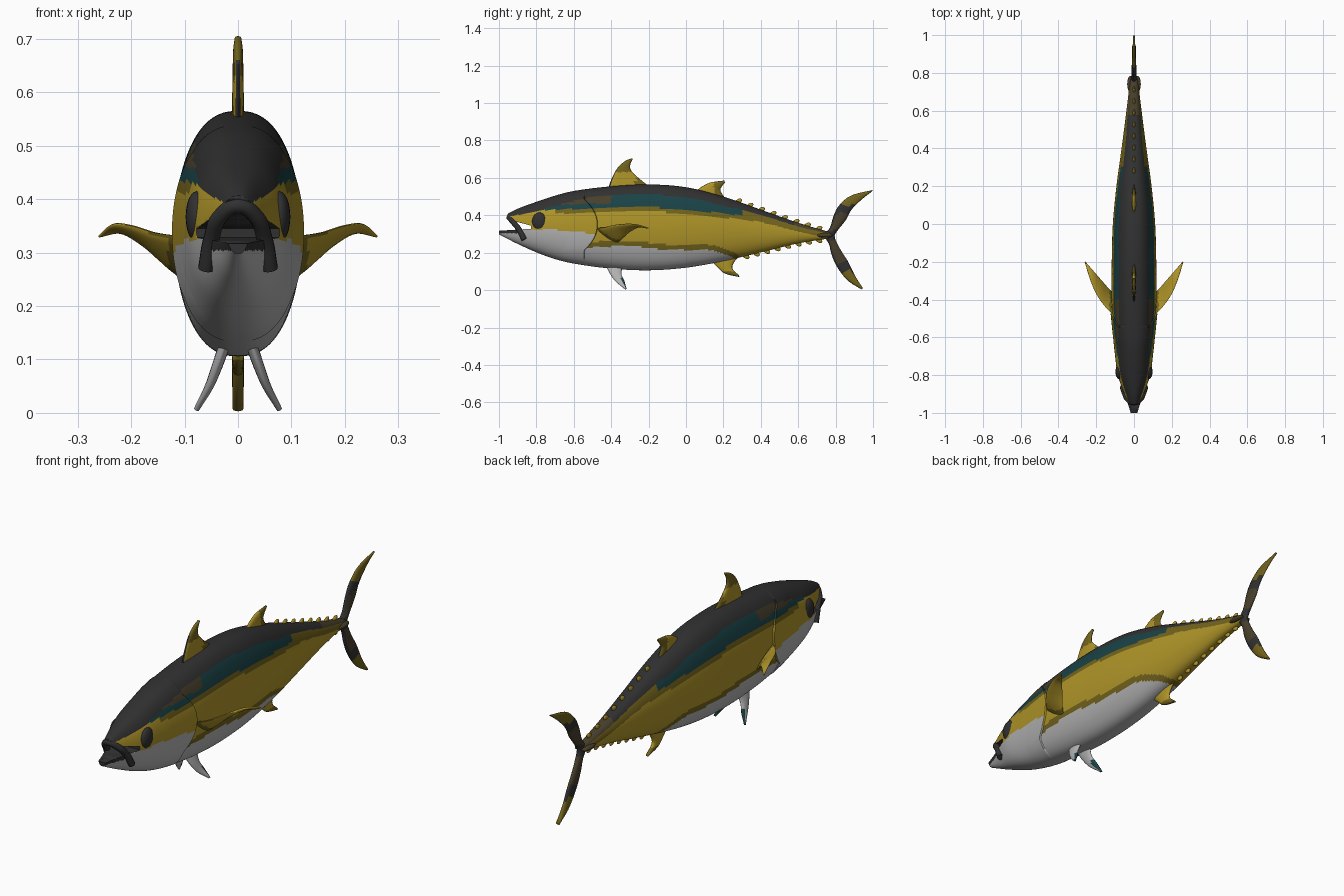
import bpy, bmesh, math
from mathutils import Vector, Matrix

cube = bpy.data.objects.get("Cube")
if cube:
    bpy.data.objects.remove(cube)


def material(name, rgb):
    m = bpy.data.materials.new(name)
    m.use_nodes = True
    m.diffuse_color = (*rgb, 1)
    m.node_tree.nodes["Principled BSDF"].inputs["Base Color"].default_value = (*rgb, 1)
    return m


MATS = [material("charcoal back", (.03, .03, .03)),
        material("deep teal", (.01, .055, .062)),
        material("golden yellow", (.43, .3, .022)),
        material("olive gold", (.17, .125, .012)),
        material("pale belly", (.45, .45, .45)),
        material("dull brown", (.065, .05, .025))]
DARK, TEAL, GOLD, OLIVE, PALE, BROWN = range(6)


def smooth(table, u):
    """Smooth interpolation of rows (key, value, ...) at key u."""
    u = min(max(u, table[0][0]), table[-1][0])
    i = 0
    while i < len(table) - 2 and u > table[i + 1][0]:
        i += 1
    a, b = table[i], table[i + 1]
    p, q = table[max(i - 1, 0)], table[min(i + 2, len(table) - 1)]
    d = b[0] - a[0]
    t = (u - a[0]) / d
    out = []
    for k in range(1, len(a)):
        ma = (b[k] - p[k]) / (b[0] - p[0]) * d
        mb = (q[k] - a[k]) / (q[0] - a[0]) * d
        out.append((2*t**3 - 3*t*t + 1)*a[k] + (t**3 - 2*t*t + t)*ma
                   + (3*t*t - 2*t**3)*b[k] + (t**3 - t*t)*mb)
    return out


def select(ob):
    bpy.ops.object.select_all(action='DESELECT')
    ob.select_set(True)
    bpy.context.view_layer.objects.active = ob


def finish(name, bm, paint, mirror=False, angle=50):
    """Make the object; paint(centre, normal) picks each face's material."""
    bmesh.ops.recalc_face_normals(bm, faces=bm.faces)
    me = bpy.data.meshes.new(name)
    bm.to_mesh(me)
    bm.free()
    ob = bpy.data.objects.new(name, me)
    bpy.context.collection.objects.link(ob)
    for m in MATS:
        me.materials.append(m)
    for f in me.polygons:
        f.material_index = paint(f.center, f.normal)
    if mirror:
        ob.modifiers.new("mirror", 'MIRROR')
    select(ob)
    bpy.ops.object.shade_smooth_by_angle(angle=math.radians(angle))
    return ob


def loft(rings):
    bm = bmesh.new()
    rows = [[bm.verts.new(p) for p in r] for r in rings]
    n = len(rows[0])
    for a, b in zip(rows, rows[1:]):
        for i in range(n):
            bm.faces.new((a[i], a[(i + 1) % n], b[(i + 1) % n], b[i]))
    bm.faces.new(rows[0])
    bm.faces.new(rows[-1])
    return bm


# Body: y, top, bottom, half width
BODY = [(-1, .375, .298, .02), (-.95, .41, .272, .034), (-.9, .435, .247, .052),
        (-.8, .472, .202, .086), (-.7, .505, .166, .1), (-.6, .53, .142, .11),
        (-.4, .555, .115, .119), (-.2, .565, .106, .118), (0, .55, .12, .112),
        (.2, .5, .155, .093), (.4, .43, .202, .066), (.6, .36, .25, .04),
        (.77, .31, .277, .02)]
GILL = -.475


def gill_shift(z):
    return min(3.5 * (z - .35)**2, .07)


def body_ring(s):
    ring = []
    for k in range(112):
        a = math.tau * k / 112
        ca, sa = math.cos(a), math.sin(a)
        ca = math.copysign(abs(ca)**.82, ca)
        top, bot, w = smooth(BODY, s)
        z = (top + bot) / 2 + (top - bot) / 2 * sa
        y = s - gill_shift(z) * math.exp(-((s - GILL) / .2)**2)
        top, bot, w = smooth(BODY, y)
        if -.62 < s <= GILL:      # raised rear rim of the gill cover
            w *= 1 + .06 * (s + .62) / .145
        ring.append((w * ca, y, (top + bot) / 2 + (top - bot) / 2 * sa))
    return ring


# Colour borders along the body: y, lower edge of back, teal, and upper edge of belly
BANDS = [(-.95, .392, .392, .335), (-.8, .422, .422, .325), (-.7, .45, .43, .322),
         (-.5, .497, .437, .305), (-.2, .512, .442, .3), (0, .495, .43, .3),
         (.2, .452, .41, .3), (.4, .402, .385, .3), (.6, .34, .335, .3), (.77, .3, .3, .3)]
BELLY = [(-.6, .225), (-.3, .235), (-.1, .215), (.12, .215), (.2, .195), (.28, .16), (.36, .08)]


def paint_body(c, n):
    top, bot, w = smooth(BODY, c.y)
    r = (c.x / w)**2 + ((c.z - (top + bot) / 2) / (top - bot) * 2)**2
    if c.y < -.82 and r < .72 or c.y < -.89 and .304 < c.z < .34:
        return DARK               # mouth lining and lower lip
    back, teal, cheek = smooth(BANDS, c.y)
    head = c.y < GILL - gill_shift(c.z)
    belly = cheek if head else smooth(BELLY, c.y)[0]
    if c.z > back:
        return BROWN if c.y > .58 else DARK
    if c.z > teal:
        if c.y > .3:
            return OLIVE
        return BROWN if c.y < -.4 and c.z > teal + .025 else TEAL
    if c.z < belly:
        return PALE
    if c.y > -.7 and c.z > teal - .022 or not head and c.z < belly + .028:
        return OLIVE
    return GOLD


stations = sorted([-1 + 1.77 * i / 220 for i in range(221)] + [GILL, GILL + .003])
body = finish("body", loft([body_ring(s) for s in stations]), paint_body)

# Open mouth, cut with a wedge
wedge = [(-.83, .328), (-.99, .318), (-1.05, .312), (-1.05, .5), (-.958, .45),
         (-.955, .4), (-.93, .372), (-.83, .345)]
cutter = finish("mouth_cutter", loft([[(x, y, z) for y, z in wedge] for x in (-.2, .2)]),
                lambda c, n: DARK)
cutter.hide_render = True
cut = body.modifiers.new("mouth", 'BOOLEAN')
cut.operation, cut.solver, cut.object = 'DIFFERENCE', 'EXACT', cutter
select(body)
bpy.ops.object.modifier_apply(modifier="mouth")
bpy.data.objects.remove(cutter)
for f in body.data.polygons:
    f.material_index = paint_body(f.center, f.normal)

# Upper lip wrapping down past the mouth corners
curve = bpy.data.curves.new("upper_lip", 'CURVE')
curve.dimensions = '3D'
curve.bevel_depth, curve.bevel_resolution, curve.use_fill_caps = .015, 4, True
half = [(.06, -.865, .27), (.05, -.893, .325), (.031, -.93, .37)]
path = half + [(0, -.945, .388)] + [(-x, y, z) for x, y, z in reversed(half)]
line = curve.splines.new('BEZIER')
line.bezier_points.add(len(path) - 1)
for bp, p in zip(line.bezier_points, path):
    bp.co = p
    bp.handle_left_type = bp.handle_right_type = 'AUTO'
curve.materials.append(MATS[DARK])
bpy.context.collection.objects.link(bpy.data.objects.new("upper_lip", curve))


def blob(bm, centre, size, tilt=0):
    m = (Matrix.Translation(centre) @ Matrix.Rotation(tilt, 4, 'X')
         @ Matrix.Diagonal((*size, 1)))
    bmesh.ops.create_uvsphere(bm, u_segments=20, v_segments=12, radius=1, matrix=m)


bm = bmesh.new()
blob(bm, (.077, -.782, .367), (.021, .041, .048))
finish("eyes", bm, lambda c, n: DARK, mirror=True)


def fin(name, sections, paint, normal=(1, 0, 0), mirror=False):
    """Lens-section fin; each section is (leading point, trailing point, half thickness)."""
    table = [(i, *lead, *trail, th) for i, (lead, trail, th) in enumerate(sections)]
    side, rings = Vector(normal).normalized(), []
    for i in range(33):
        v = smooth(table, i / 32 * (len(table) - 1))
        a, b = Vector(v[:3]), Vector(v[3:6])
        angles = [math.tau * k / 16 for k in range(16)]
        rings.append([a.lerp(b, .5 - .5 * math.cos(t)) + side * v[6] * math.sin(t)
                      for t in angles])
    return finish(name, loft(rings), paint, mirror, 70)


def median(rows):
    return [((0, a, b), (0, c, d), th) for a, b, c, d, th in rows]


def paint_dorsal(c, n):
    if n.y < -.4 and c.z < .66:
        return DARK               # dark leading edge
    return OLIVE if c.z > .63 or c.y > -.27 else GOLD


def paint_tail(c, n):
    if .1 < c.z < .15 or .41 < c.z < .455 or .26 < c.z < .32:
        return DARK
    if .15 < c.z < .41:
        return DARK if n.y < -.4 else BROWN
    return OLIVE


# Fins on the centre line: leading y z, trailing y z, half thickness
fin("first_dorsal_fin", median([(-.42, .53, -.17, .54, .012), (-.4, .59, -.23, .58, .011),
    (-.365, .655, -.29, .635, .01), (-.325, .69, -.298, .67, .009), (-.29, .705, -.285, .7, .006)]),
    paint_dorsal)
fin("second_dorsal_fin", median([(.03, .51, .22, .475, .012), (.08, .55, .185, .53, .011),
    (.13, .575, .19, .552, .009), (.205, .586, .208, .575, .004)]),
    lambda c, n: DARK if n.y < -.5 else OLIVE if c.y > .15 else GOLD)
fin("anal_fin", median([(.12, .17, .3, .2, .013), (.17, .12, .255, .145, .012),
    (.21, .088, .25, .112, .011), (.285, .07, .283, .08, .008)]),
    lambda c, n: OLIVE if c.z < .1 else GOLD)
fin("tail_fin", median([(.94, .003, .945, .012, .01), (.866, .05, .905, .075, .011),
    (.81, .12, .868, .15, .012), (.778, .19, .833, .205, .013), (.765, .245, .808, .25, .014),
    (.74, .292, .795, .29, .015), (.77, .335, .815, .325, .014), (.79, .4, .855, .375, .013),
    (.82, .455, .885, .43, .011), (.885, .507, .94, .485, .008), (.998, .535, .994, .527, .005)]),
    paint_tail)

# Paired fins
fin("pectoral_fins", [((.1, -.49, .33), (.09, -.38, .24), .011),
    ((.155, -.435, .337), (.13, -.345, .272), .01), ((.2, -.37, .35), (.17, -.3, .31), .009),
    ((.235, -.285, .353), (.214, -.25, .336), .007), ((.26, -.2, .333), (.256, -.203, .33), .004)],
    lambda c, n: OLIVE if c.x < .13 or n.y < -.6 else GOLD, (.0175, -.01, -.021), True)
fin("pelvic_fins", [((.026, -.425, .125), (.026, -.34, .125), .011),
    ((.04, -.405, .085), (.04, -.345, .085), .01), ((.055, -.375, .045), (.055, -.33, .05), .008),
    ((.078, -.325, .004), (.078, -.318, .008), .005)],
    lambda c, n: TEAL if c.z < .065 and n.y > .1 else PALE, (1, 0, .5), True)

# Rows of finlets above and below the tail stem
for name, start, side, tilt in (("upper_finlets", .28, 0, .6), ("lower_finlets", .32, 1, -.6)):
    bm = bmesh.new()
    for i in range(8):
        y = start + (.71 - start) * i / 7
        blob(bm, (0, y, smooth(BODY, y)[side]), (.007, .021, .013), tilt)
    finish(name, bm, lambda c, n: GOLD)

# Side keels at the tail root
bm = bmesh.new()
blob(bm, (.018, .74, .293), (.018, .045, .012))
finish("tail_keels", bm, lambda c, n: BROWN, mirror=True)
